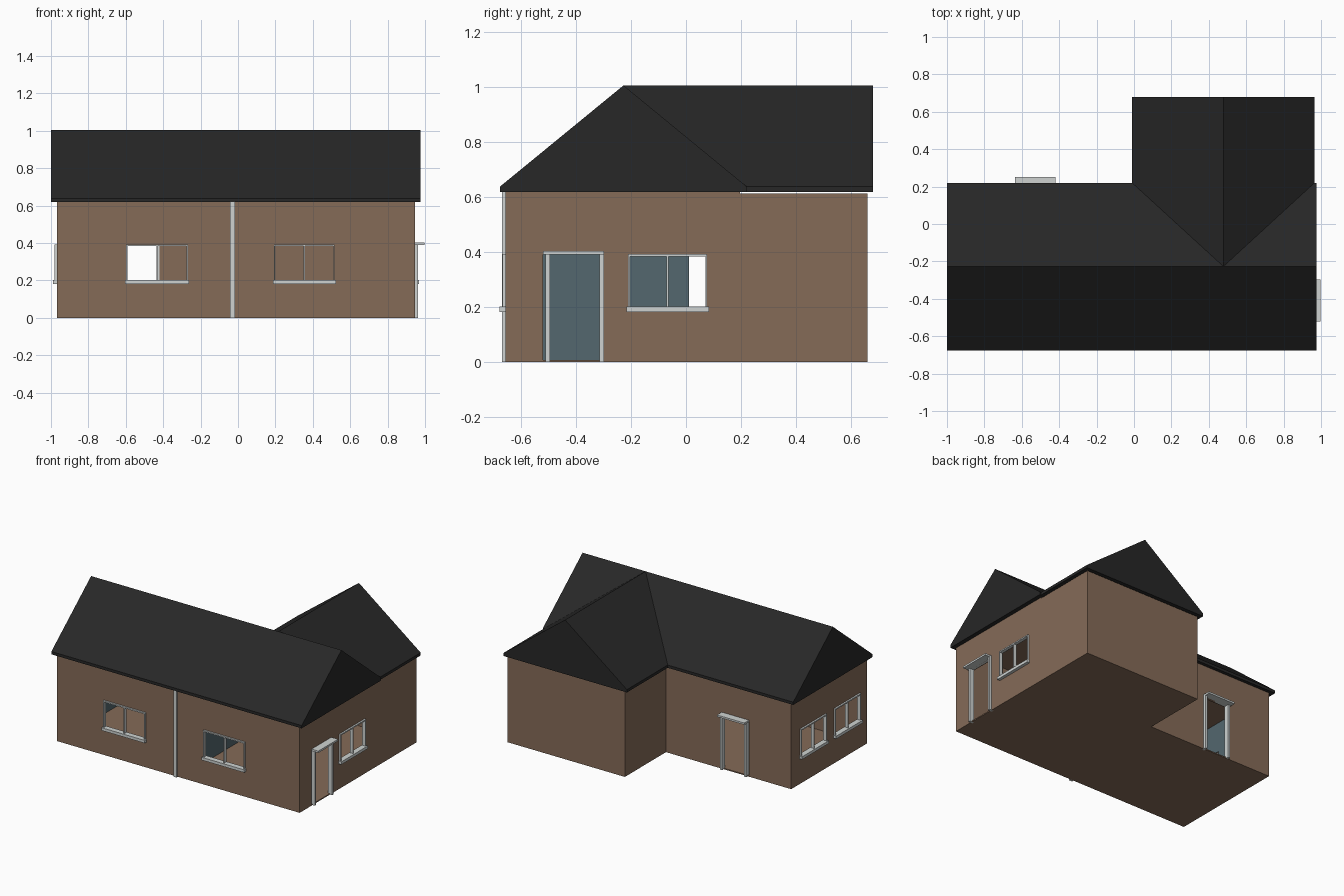
import bpy, bmesh

if "Cube" in bpy.data.objects:
    bpy.data.objects.remove(bpy.data.objects["Cube"])


def material(name, rgb):
    m = bpy.data.materials.new(name)
    m.diffuse_color = (*rgb, 1)
    m.use_nodes = True
    m.node_tree.nodes["Principled BSDF"].inputs["Base Color"].default_value = m.diffuse_color
    return m


BRICK = material("brown_wall", (0.235, 0.147, 0.097))
ROOF = material("black_roof", (0.02, 0.02, 0.02))
TRIM = material("light_grey_trim", (0.62, 0.65, 0.64))
TEAL = material("teal_inner_wall", (0.087, 0.135, 0.157))


def prism(name, points, start, end, to_world, mat):
    """Extrude a 2D profile from start to end; to_world maps (a, b, depth)."""
    bm = bmesh.new()
    rings = [[bm.verts.new(to_world(a, b, d)) for a, b in points] for d in (start, end)]
    n = len(points)
    bm.faces.new(rings[0])
    bm.faces.new(rings[1])
    for i in range(n):
        j = (i + 1) % n
        bm.faces.new((rings[0][i], rings[0][j], rings[1][j], rings[1][i]))
    bmesh.ops.recalc_face_normals(bm, faces=bm.faces)
    mesh = bpy.data.meshes.new(name)
    bm.to_mesh(mesh)
    bm.free()
    obj = bpy.data.objects.new(name, mesh)
    bpy.context.collection.objects.link(obj)
    mesh.materials.append(mat)
    return obj


def upright(a, b, d):
    return (a, b, d)


def box(name, x, y, z, mat):
    pts = [(x[0], y[0]), (x[1], y[0]), (x[1], y[1]), (x[0], y[1])]
    return prism(name, pts, z[0], z[1], upright, mat)


# House outline: main block plus rear wing
L, R, F, M, B, W = -0.968, 0.945, -0.655, 0.197, 0.66, 0.02
T = 0.02


def outline(t):
    return [(L + t, F + t), (R - t, F + t), (R - t, B - t), (W + t, B - t),
            (W + t, M - t), (L + t, M - t)]


walls = prism("walls", outline(0), 0, 0.612, upright, BRICK)
cutters = [prism("room_cutter", outline(T), 0.008, 0.602, upright, BRICK)]

# Each wall side: axis it runs along, outer position, outward direction
SIDES = {"front": ("x", F, -1), "back": ("x", M, 1),
         "left": ("y", L, -1), "right": ("y", R, 1)}


def wall_box(name, side, u, d, z, mat):
    """Box on a wall: u along the wall, d outwards from its face."""
    axis, pos, sign = SIDES[side]
    depth = sorted((pos + sign * d[0], pos + sign * d[1]))
    if axis == "x":
        return box(name, u, depth, z, mat)
    return box(name, depth, u, z, mat)


def window(side, u0, u1):
    n = side + "_window_"
    cutters.append(wall_box(n + "cutter", side, (u0, u1), (-0.04, 0.04), (0.2, 0.39), BRICK))
    w, d, mid = 0.007, (-0.012, 0.012), (u0 + u1) / 2
    for c in (u0 + w / 2, mid, u1 - w / 2):
        wall_box(n + "upright", side, (c - w / 2, c + w / 2), d, (0.2, 0.39), TRIM)
    wall_box(n + "head", side, (u0, u1), d, (0.383, 0.392), TRIM)
    wall_box(n + "sill", side, (u0 - 0.006, u1 + 0.006), (-0.015, 0.022), (0.182, 0.202), TRIM)


def door(side, u0, u1):
    n = side + "_door_"
    cutters.append(wall_box(n + "cutter", side, (u0, u1), (-0.04, 0.04), (0.008, 0.39), BRICK))
    for a in (u0 + 0.01, u1 - 0.016):
        wall_box(n + "post", side, (a, a + 0.016), (-0.015, 0.018), (0, 0.392), TRIM)
    wall_box(n + "canopy", side, (u0, u1), (-0.015, 0.053), (0.39, 0.403), TRIM)


window("front", -0.598, -0.268)
window("front", 0.192, 0.517)
window("right", -0.21, 0.077)
window("left", -0.19, 0.10)
window("left", -0.575, -0.285)
door("right", -0.52, -0.298)
door("back", -0.635, -0.42)

# Hollow out the rooms and cut the openings
for c in cutters:
    c.hide_render = True
    mod = walls.modifiers.new("cut", "BOOLEAN")
    mod.operation = "DIFFERENCE"
    mod.solver = "EXACT"
    mod.object = c
dg = bpy.context.evaluated_depsgraph_get()
cut_mesh = bpy.data.meshes.new_from_object(walls.evaluated_get(dg))
walls.modifiers.clear()
walls.data = cut_mesh
for c in cutters:
    bpy.data.objects.remove(c)

# Inner face of the left wall is teal
cut_mesh.materials.clear()
cut_mesh.materials.append(BRICK)
cut_mesh.materials.append(TEAL)
for p in cut_mesh.polygons:
    inner = p.normal.x > 0.9 and abs(p.center.x - (L + T)) < 0.002
    p.material_index = 1 if inner else 0

# Teal partition with a doorway at its rear, and the raised main wall top
box("partition", (-0.01, 0.01), (F + T, 0.01), (0.008, 0.602), TEAL)
box("main_wall_top", (L, R), (F, M), (0.612, 0.622), BRICK)


# Gabled roofs with a short upright eave
def gable(lo, hi, ridge):
    return [(lo, 0.618), (hi, 0.618), (hi, 0.638), (ridge, 1.005), (lo, 0.638)]


prism("main_roof", gable(-0.675, 0.22, -0.227), -1.0, 0.975, lambda a, b, d: (d, a, b), ROOF)
prism("wing_roof", gable(-0.01, 0.965, 0.478), -0.225, 0.68, lambda a, b, d: (a, d, b), ROOF)

# Drainpipe on the front wall
wall_box("drainpipe", "front", (-0.042, -0.017), (0, 0.014), (0, 0.62), TRIM)
